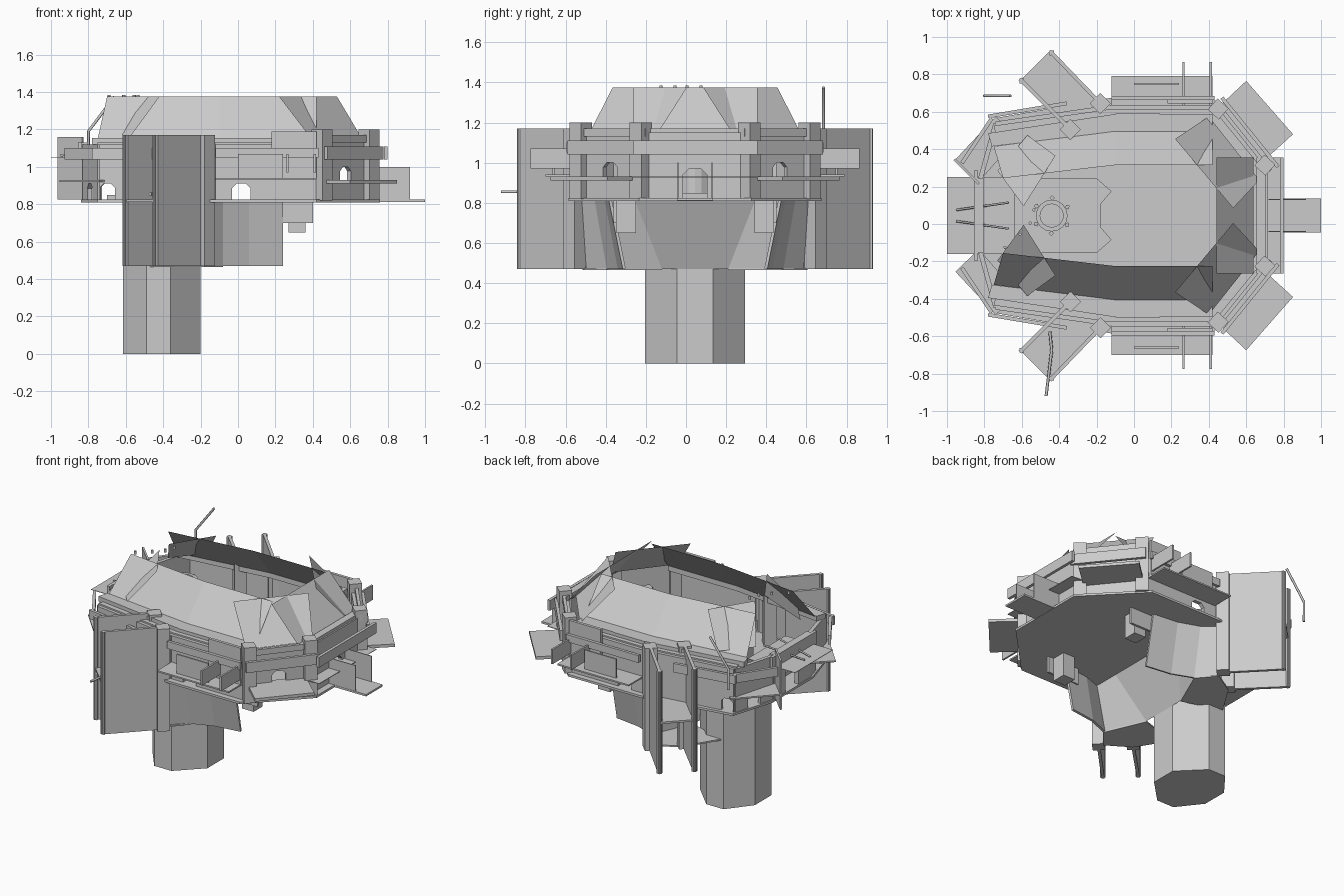
import bpy, bmesh, math
from mathutils import Vector

C = 0.045  # y of the symmetry plane; all helper input is relative to it


def mesh(name, verts, faces, closed=True):
    bm = bmesh.new()
    vs = [bm.verts.new((x, y + C, z)) for x, y, z in verts]
    for f in faces:
        bm.faces.new([vs[i] for i in f])
    if closed:
        bmesh.ops.recalc_face_normals(bm, faces=bm.faces)
    else:
        bm.normal_update()
        for f in bm.faces:
            if f.normal.z < 0:
                f.normal_flip()
    me = bpy.data.meshes.new(name)
    bm.to_mesh(me)
    bm.free()
    ob = bpy.data.objects.new(name, me)
    bpy.context.collection.objects.link(ob)
    return ob


def loft(name, a, b):
    n = len(a)
    faces = [tuple(range(n)), tuple(range(n, 2 * n))]
    faces += [(i, (i + 1) % n, n + (i + 1) % n, n + i) for i in range(n)]
    return mesh(name, list(a) + list(b), faces)


def prism(name, pts, z0, z1):
    return loft(name, [(x, y, z0) for x, y in pts], [(x, y, z1) for x, y in pts])


def box(name, x0, x1, y0, y1, z0, z1):
    return prism(name, [(x0, y0), (x1, y0), (x1, y1), (x0, y1)], z0, z1)


def wall(name, p, q, z0, z1, t=0.02, arch=None):
    """Upright slab from p to q; arch = (position, half width, top) of a doorway."""
    p, q = Vector(p), Vector(q)
    d = (q - p).normalized()
    n = Vector((-d.y, d.x)) * t / 2
    L = (q - p).length
    prof = [(0, z0)]
    if arch:
        c, w, zt = arch[0] * L, arch[1], arch[2]
        prof += [(c - w, z0), (c - w, zt - w / 2), (c - w / 2, zt),
                 (c + w / 2, zt), (c + w, zt - w / 2), (c + w, z0)]
    prof += [(L, z0), (L, z1), (0, z1)]
    at = lambda s, z, o: (*(p + d * s + o), z)
    return loft(name, [at(s, z, n) for s, z in prof], [at(s, z, -n) for s, z in prof])


def post(name, x, y, w, z0, z1, a):
    pts = [(x + w * math.cos(a + k * math.pi / 2), y + w * math.sin(a + k * math.pi / 2)) for k in range(4)]
    return prism(name, pts, z0, z1)


def rod(name, pts, r=0.008):
    cu = bpy.data.curves.new(name, 'CURVE')
    cu.dimensions = '3D'
    cu.bevel_depth = r
    cu.bevel_resolution = 1
    cu.use_fill_caps = True
    sp = cu.splines.new('POLY')
    sp.points.add(len(pts) - 1)
    for k, (x, y, z) in zip(sp.points, pts):
        k.co = (x, y + C, z, 1)
    ob = bpy.data.objects.new(name, cu)
    bpy.context.collection.objects.link(ob)


def both(half):
    return half + [(x, -y) for x, y in reversed(half)]


# Column, and the sloping throat in front of it
prism("column", both([(-0.615, 0.09), (-0.49, 0.25), (-0.36, 0.25), (-0.2, 0.09)]), 0, 0.815)
mesh("throat", [(-0.2, -0.165, 0.47), (-0.2, 0.165, 0.47), (-0.06, 0.3, 0.815), (-0.06, -0.3, 0.815)], [(0, 1, 2, 3)])

# Deck
prism("deck", both([(-0.84, 0.22), (-0.75, 0.52), (-0.12, 0.63), (0.42, 0.63), (0.76, 0.28)]), 0.81, 0.825)
prism("inner_step", both([(-0.7, 0.2), (-0.2, 0.2), (-0.12, 0.13), (-0.18, 0.06)]), 0.825, 0.85)

# Central drum with lugs
ring = []
for r, z in ((0.085, 0.85), (0.085, 1.2), (0.062, 1.2), (0.062, 0.85)):
    ring += [(-0.44 + r * math.cos(k * math.tau / 16), r * math.sin(k * math.tau / 16), z) for k in range(16)]
mesh("drum", ring, [(j * 16 + k, j * 16 + (k + 1) % 16, (j + 1) % 4 * 16 + (k + 1) % 16, (j + 1) % 4 * 16 + k)
                    for j in range(4) for k in range(16)])
for k in range(6):
    a = k * math.tau / 6 + 0.5
    post("drum_lug", -0.44 + 0.095 * math.cos(a), 0.095 * math.sin(a), 0.014, 1.12, 1.19, a)

# End walls and balcony
wall("end_wall", (0.7, -0.26), (0.7, 0.26), 0.825, 1.15, 0.03, (0.5, 0.06, 0.97))
wall("rear_wall", (-0.82, -0.2), (-0.82, 0.2), 0.825, 1.13, 0.03, (0.5, 0.07, 1.0))
wall("end_rail", (0.79, -0.31), (0.79, 0.31), 1.04, 1.11)
wall("end_lintel", (0.68, -0.31), (0.68, 0.31), 1.13, 1.17, 0.05)
box("end_awning", 0.63, 0.8, -0.31, 0.31, 0.926, 0.93)
box("end_plate", 0.7, 1.0, -0.09, 0.09, 0.812, 0.825)
box("rear_awning", -1.0, -0.64, -0.205, 0.205, 1.05, 1.053)
wall("tail_screen", (-0.96, 0.3), (-0.83, 0.17), 0.825, 1.16, 0.012)
for k in range(8):
    box("end_slat", 0.67, 0.7, -0.14 + k * 0.036, -0.125 + k * 0.036, 1.0, 1.02)
mesh("roof_end", [(0.44, -0.31, 1.375), (0.44, 0.31, 1.375), (0.64, 0.31, 1.15), (0.64, -0.31, 1.15)],
     [(0, 1, 2, 3)], False)

for s in (1, -1):
    P = lambda *pts: [(p[0], p[1] * s, *p[2:]) for p in pts]
    Y = lambda a, b: sorted((a * s, b * s))

    # Roof panels: long side, wide front corner, small rear corner
    mesh("roof_side", P((-0.70, 0.20, 1.375), (-0.1, 0.27, 1.375), (0.42, 0.27, 1.375),
                        (0.42, 0.455, 1.15), (-0.1, 0.455, 1.15), (-0.75, 0.37, 1.15)),
         [(0, 1, 4, 5), (1, 2, 3, 4)], False)
    mesh("roof_corner", P((0.22, 0.41, 1.375), (0.53, 0.04, 1.375), (0.67, 0.19, 1.14), (0.40, 0.53, 1.14)),
         [(0, 1, 2, 3)], False)
    mesh("roof_rear_corner", P((-0.42, 0.32, 1.375), (-0.59, 0.05, 1.375), (-0.73, 0.24, 1.17), (-0.57, 0.43, 1.17)),
         [(0, 1, 2, 3)], False)
    prism("eave", P((-0.76, 0.37), (-0.1, 0.45), (0.42, 0.45), (0.42, 0.54), (-0.12, 0.54), (-0.78, 0.44)), 1.12, 1.155)
    prism("upper_beam", P((-0.74, 0.44), (-0.12, 0.53), (0.42, 0.53), (0.42, 0.57), (-0.12, 0.57), (-0.75, 0.48)), 1.09, 1.13)

    # Walls with arched openings
    side, nose = P((-0.12, 0.58), (0.43, 0.58)), P((0.43, 0.58), (0.7, 0.25))
    aft, tail = P((-0.74, 0.49), (-0.12, 0.58)), P((-0.82, 0.2), (-0.74, 0.49))
    wall("side_wall", *side, 0.825, 1.12, 0.025, (0.25, 0.05, 0.91))
    wall("aft_wall", *aft, 0.825, 1.12, 0.025, (0.07, 0.04, 0.91))
    wall("tail_wall", *tail, 0.825, 1.12, 0.025, (0.5, 0.05, 0.91))
    wall("nose_sill", *nose, 0.825, 0.93, 0.025)
    wall("nose_wall", *nose, 0.93, 1.14, 0.025, (0.5, 0.045, 1.0))

    # Rails around the outside
    wall("nose_rail", *P((0.47, 0.63), (0.77, 0.26)), 1.04, 1.11)
    wall("nose_beam", *P((0.44, 0.6), (0.73, 0.24)), 1.13, 1.17)
    wall("side_rail", *P((-0.12, 0.63), (0.43, 0.63)), 1.05, 1.1)
    wall("aft_rail", *P((-0.78, 0.53), (-0.36, 0.6)), 1.04, 1.1)
    wall("tail_rail", *P((-0.92, 0.28), (-0.76, 0.52)), 1.04, 1.1)
    wall("rear_fence", *P((-0.845, 0.0), (-0.845, 0.24)), 1.04, 1.13)

    # Posts
    for x, y, z1 in ((0.45, 0.57, 1.2), (0.7, 0.27, 1.2), (-0.34, 0.46, 1.17), (-0.18, 0.6, 1.17)):
        post("post", x, y * s, 0.056, 0.47 if x < 0 else 0.82, z1, 0.05 if x > 0 else 0.0)

    # Flat awnings and upright screens
    prism("nose_awning", P((0.6, 0.72), (0.85, 0.435), (0.68, 0.28), (0.44, 0.57)), 0.91, 0.93)
    prism("tail_awning", P((-0.955, 0.3), (-0.74, 0.53), (-0.62, 0.42), (-0.83, 0.18)), 0.92, 0.93)
    box("side_awning", -0.12, 0.42, *Y(0.58, 0.745), 0.93, 0.94)
    box("side_screen", 0.0, 0.24, *Y(0.70, 0.71), 0.94, 1.07)
    box("side_shutter", 0.18, 0.42, *Y(0.6, 0.62), 0.93, 1.19)
    box("balcony_screen", 0.72, 0.92, *Y(0.082, 0.088), 0.825, 1.0)
    for x in (0.265, 0.41):
        box("side_blade", x - 0.006, x + 0.006, *Y(0.58, 0.82), 0.97, 1.07)
    box("side_bar", -0.1, 0.14, *Y(0.53, 0.545), 1.14, 1.155)

    # Paired tall fins with a shelf between them
    wall("fin_inner", *P((-0.34, 0.46), (-0.61, 0.73)), 0.47, 1.17, 0.02)
    wall("fin_outer", *P((-0.18, 0.6), (-0.45, 0.88)), 0.47, 1.17, 0.02)
    prism("fin_shelf", P((-0.34, 0.46), (-0.61, 0.72), (-0.45, 0.88), (-0.18, 0.6)), 0.812, 0.825)
    for x, y in ((-0.61, 0.73), (-0.45, 0.88)):
        post("fin_edge", x + 0.01, (y - 0.01) * s, 0.018, 0.47, 1.17, 0.8)

    # Keel: curved side wall, flank closing it to the throat, and floor
    hi = [(0.24, 0.43), (0.06, 0.45), (-0.08, 0.5), (-0.18, 0.58)]
    lo = [(0.24, 0.36), (0.06, 0.385), (-0.08, 0.44), (-0.18, 0.54)]
    vs = [(x, y * s, 0.815) for x, y in hi] + [(x, y * s, 0.47) for x, y in lo]
    keel = mesh("keel_wall", vs, [(i, i + 1, i + 5, i + 4) for i in range(3)])
    keel.modifiers.new("thickness", 'SOLIDIFY').thickness = 0.015
    mesh("keel_flank", P((-0.2, 0.165, 0.47), (-0.06, 0.3, 0.815), (-0.06, 0.49, 0.815), (-0.08, 0.44, 0.47)), [(0, 1, 2, 3)])
    prism("keel_floor", P((-0.2, 0.165), (-0.08, 0.44), (-0.18, 0.56), (-0.34, 0.46), (-0.47, 0.25)), 0.465, 0.475)

    # Hanging brackets under the deck
    box("bracket", 0.16, 0.4, *Y(0.39, 0.405), 0.7, 0.82)
    box("hanger", 0.27, 0.36, *Y(0.295, 0.39), 0.65, 0.82)
    rod("rear_stay", P((-0.95, 0.03, 1.06), (-0.67, 0.07, 1.1)), 0.006)

# Antennas and roof pins
rod("antenna", [(-0.8, 0.64, 1.05), (-0.8, 0.64, 1.19), (-0.66, 0.64, 1.375)])
rod("boom", [(-0.45, -0.62, 0.855), (-0.44, -0.72, 0.855), (-0.47, -0.965, 0.855)])
for x, y in ((-0.69, -0.17), (-0.61, -0.1), (-0.555, -0.04), (-0.535, 0.03)):
    rod("roof_pin", [(x, y, 1.365), (x, y, 1.385)], 0.009)
